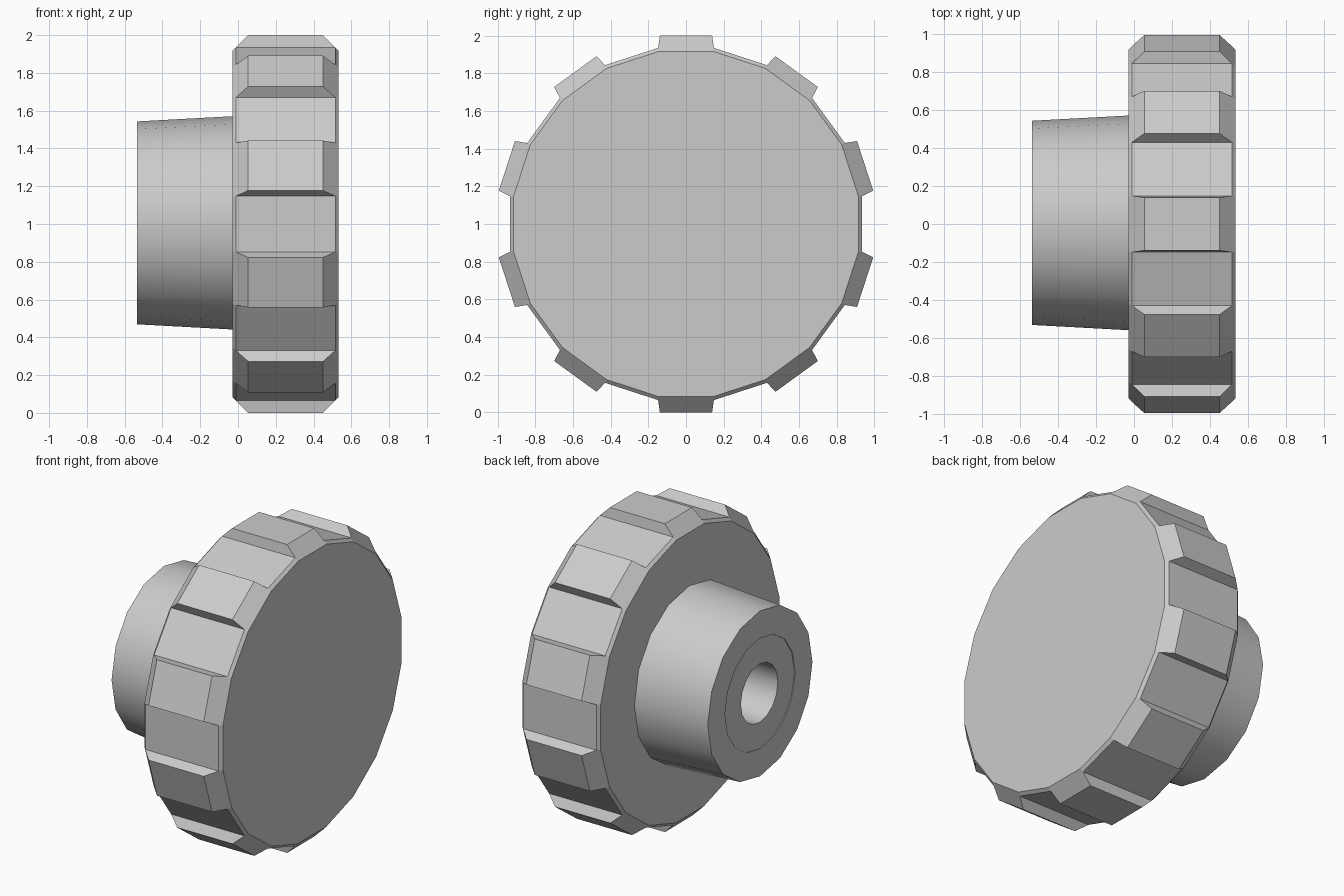
import bpy, bmesh, math

cube = bpy.data.objects.get("Cube")
if cube:
    bpy.data.objects.remove(cube)

grey = bpy.data.materials.new("light_grey")
grey.use_nodes = True
colour = (0.6, 0.6, 0.6, 1)
grey.diffuse_color = colour
grey.node_tree.nodes["Principled BSDF"].inputs["Base Color"].default_value = colour


def finish(name, bm, location):
    bmesh.ops.recalc_face_normals(bm, faces=bm.faces)
    mesh = bpy.data.meshes.new(name)
    bm.to_mesh(mesh)
    bm.free()
    mesh.materials.append(grey)
    obj = bpy.data.objects.new(name, mesh)
    obj.location = location
    bpy.context.collection.objects.link(obj)
    return obj


def point(bm, x, radius, degrees):
    a = math.radians(degrees)
    return bm.verts.new((x, radius * math.sin(a), radius * math.cos(a)))


# Grip head: ten raised ridges, ten valleys, both rims cut at 45 degrees
RIDGES, STEP = 10, 36
MIDDLE, HALF = 0.252, 0.281
FACE_R, VALLEY_R, RIDGE_R = 0.928, 0.947, 1.01
bm = bmesh.new()
sides = []
for sign in (-1, 1):
    face, base, ridge = [], [], []
    for i in range(RIDGES):
        for edge in (-1, 1):
            a = i * STEP + edge * STEP / 4
            face.append(point(bm, MIDDLE + sign * HALF, FACE_R, a))
            base.append(point(bm, MIDDLE + sign * (HALF - 0.018), VALLEY_R, a))
            ridge.append(point(bm, MIDDLE + sign * (HALF - 0.083), RIDGE_R,
                               i * STEP + edge * 7.9))
    bm.faces.new(face)
    for i in range(0, 2 * RIDGES, 2):
        j, k = i + 1, (i + 2) % (2 * RIDGES)
        bm.faces.new((face[i], base[i], ridge[i], ridge[j], base[j], face[j]))
        bm.faces.new((face[j], base[j], base[k], face[k]))
    sides.append((base, ridge))

(base_a, ridge_a), (base_b, ridge_b) = sides
for i in range(0, 2 * RIDGES, 2):
    j, k = i + 1, (i + 2) % (2 * RIDGES)
    bm.faces.new((ridge_a[i], ridge_a[j], ridge_b[j], ridge_b[i]))
    bm.faces.new((base_a[i], ridge_a[i], ridge_b[i], base_b[i]))
    bm.faces.new((base_a[j], ridge_a[j], ridge_b[j], base_b[j]))
    bm.faces.new((base_a[j], base_a[k], base_b[k], base_b[j]))
finish("grip_head", bm, (0, 0, 1))

# Tapered hub with a shallow recess and a blind bore, turned about the x axis
SEGMENTS = 16
profile = [(-0.02, 0.565), (-0.536, 0.537), (-0.536, 0.36),
           (-0.531, 0.36), (-0.531, 0.19), (-0.04, 0.19)]
bm = bmesh.new()
rings = [[point(bm, x, r, s * 360 / SEGMENTS) for s in range(SEGMENTS)]
         for x, r in profile]
for a, b in zip(rings, rings[1:]):
    for s in range(SEGMENTS):
        t = (s + 1) % SEGMENTS
        bm.faces.new((a[s], a[t], b[t], b[s]))
bm.faces.new(rings[0])
bm.faces.new(rings[-1])
hub = finish("hub", bm, (0, 0.006, 1.006))

bpy.ops.object.select_all(action='DESELECT')
hub.select_set(True)
bpy.context.view_layer.objects.active = hub
bpy.ops.object.shade_smooth_by_angle(angle=math.radians(35))
